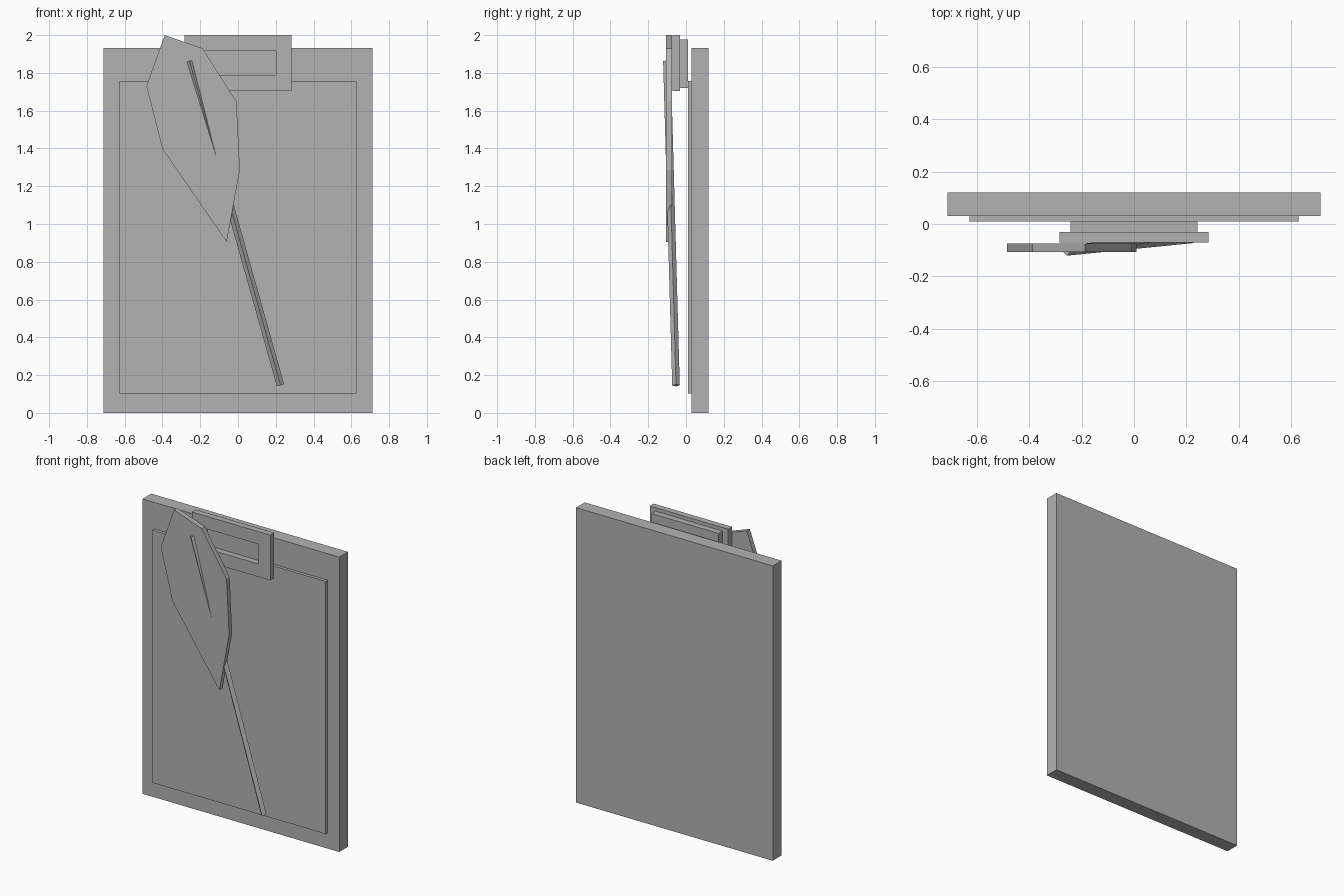
import bpy, bmesh
from mathutils import Vector

if "Cube" in bpy.data.objects:
    bpy.data.objects.remove(bpy.data.objects["Cube"])

grey = bpy.data.materials.new("plain grey")
grey.diffuse_color = (0.45, 0.45, 0.45, 1)
grey.use_nodes = True
grey.node_tree.nodes["Principled BSDF"].inputs["Base Color"].default_value = grey.diffuse_color


def finish(name, bm):
    bmesh.ops.recalc_face_normals(bm, faces=bm.faces)
    me = bpy.data.meshes.new(name)
    bm.to_mesh(me)
    bm.free()
    me.materials.append(grey)
    ob = bpy.data.objects.new(name, me)
    bpy.context.collection.objects.link(ob)
    return ob


def extrude(bm, faces, depth):
    """Thicken front-facing faces towards +y."""
    new = bmesh.ops.extrude_face_region(bm, geom=faces, use_keep_orig=True)["geom"]
    verts = [g for g in new if isinstance(g, bmesh.types.BMVert)]
    bmesh.ops.translate(bm, verts=verts, vec=(0, depth, 0))


def plate(name, outline, y0, y1):
    bm = bmesh.new()
    face = bm.faces.new([bm.verts.new((x, y0, z)) for x, z in outline])
    extrude(bm, [face], y1 - y0)
    return finish(name, bm)


def rect(hw, z0, z1):
    return [(-hw, z0), (hw, z0), (hw, z1), (-hw, z1)]


# Board, paper and the block behind the clip
plate("board", rect(0.713, 0, 1.932), 0.03, 0.12)
plate("paper", rect(0.628, 0.103, 1.758), 0.01, 0.03)
plate("clip_block", rect(0.243, 1.72, 1.977), -0.031, 0.01)

# Clip plate: a frame around a rectangular slot
bm = bmesh.new()
outer, inner = ([bm.verts.new((x, -0.071, z)) for x, z in r]
                for r in (rect(0.284, 1.703, 2.0), rect(0.2, 1.788, 1.917)))
frame = [bm.faces.new((outer[i], outer[(i + 1) % 4], inner[(i + 1) % 4], inner[i]))
         for i in range(4)]
extrude(bm, frame, 0.04)
finish("clip_plate", bm)

# Feather vane
plate("feather", [(-0.388, 2.0), (-0.188, 1.93), (-0.008, 1.648), (0.01, 1.287),
                  (-0.06, 0.905), (-0.4, 1.397), (-0.485, 1.73)], -0.107, -0.075)

# Quill: four-sided shaft, ridge facing forward, running through the feather
a, b = Vector((0.225, -0.053, 0.146)), Vector((-0.257, -0.101, 1.862))
along = (b - a).normalized()
side = along.cross(Vector((0, 1, 0))).normalized()
front = side.cross(along)
bm = bmesh.new()
rings = [[bm.verts.new(p + d * 0.02) for d in (side, front, -side, -front)] for p in (a, b)]
for ring in rings:
    bm.faces.new(ring)
for i in range(4):
    j = (i + 1) % 4
    bm.faces.new((rings[0][i], rings[0][j], rings[1][j], rings[1][i]))
finish("quill", bm)
